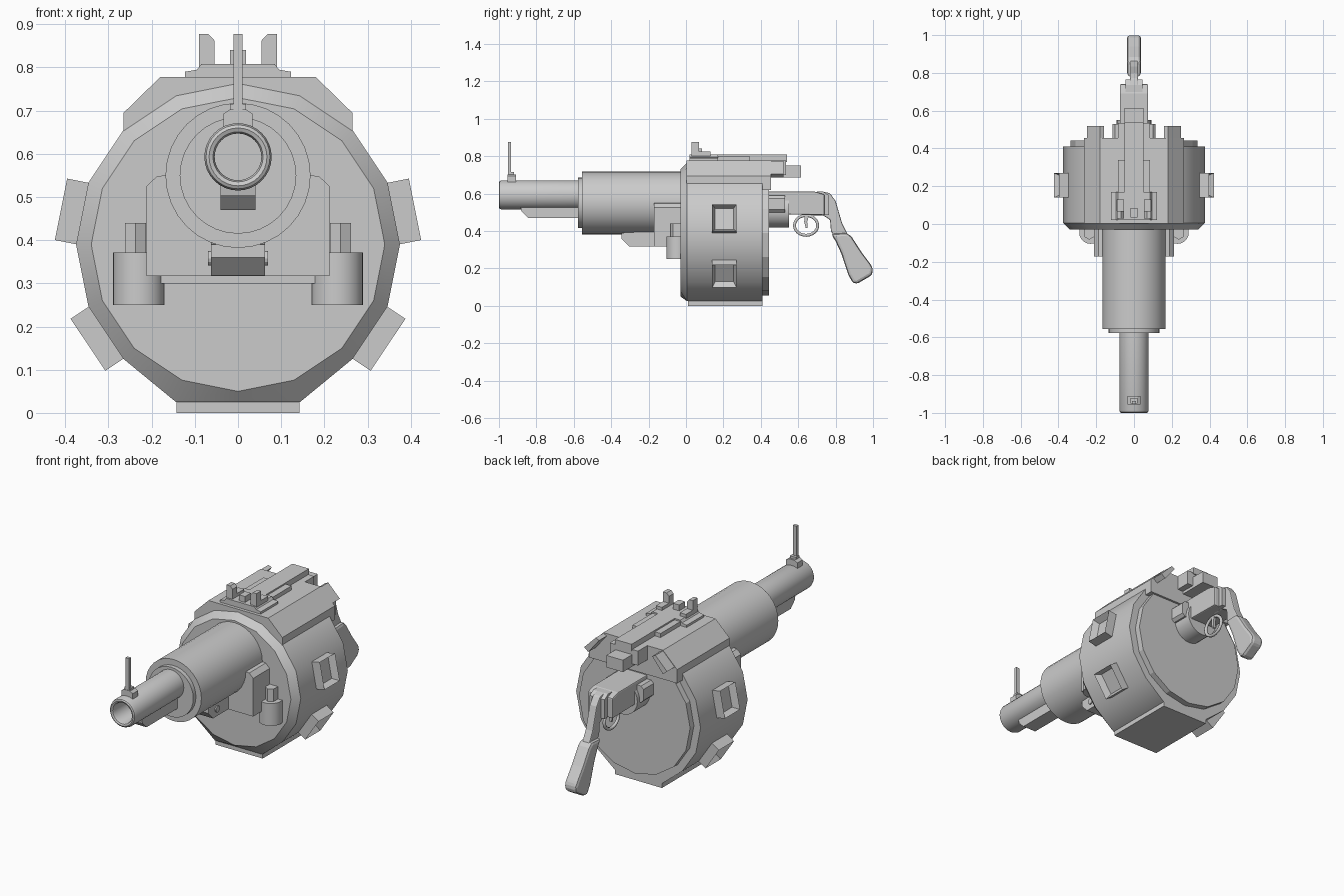
import bpy, bmesh, math
from mathutils import Matrix, Vector

if "Cube" in bpy.data.objects:
    bpy.data.objects.remove(bpy.data.objects["Cube"])


def finish(bm, name, bevel=0, smooth=None):
    bmesh.ops.recalc_face_normals(bm, faces=bm.faces)
    me = bpy.data.meshes.new(name)
    bm.to_mesh(me)
    bm.free()
    ob = bpy.data.objects.new(name, me)
    bpy.context.collection.objects.link(ob)
    if smooth:
        bpy.ops.object.select_all(action='DESELECT')
        ob.select_set(True)
        bpy.context.view_layer.objects.active = ob
        bpy.ops.object.shade_smooth_by_angle(angle=math.radians(smooth))
    if bevel:
        m = ob.modifiers.new("edge_bevel", 'BEVEL')
        m.width, m.segments, m.limit_method = bevel, 2, 'ANGLE'
    return ob


def loft(name, loops, **kw):
    """Skin closed loops of equal length and cap both ends."""
    bm = bmesh.new()
    rings = [[bm.verts.new(p) for p in loop] for loop in loops]
    n = len(rings[0])
    for a, b in zip(rings, rings[1:]):
        for i in range(n):
            j = (i + 1) % n
            bm.faces.new((a[i], a[j], b[j], b[i]))
    bm.faces.new(rings[0])
    bm.faces.new(rings[-1])
    return finish(bm, name, **kw)


def prism_x(name, pts, x0, x1, **kw):
    return loft(name, [[(x, y, z) for y, z in pts] for x in (x0, x1)], **kw)


def prism_y(name, pts, y0, y1, **kw):
    return loft(name, [[(x, y, z) for x, z in pts] for y in (y0, y1)], **kw)


def box(name, x0, x1, y0, y1, z0, z1, **kw):
    return prism_x(name, [(y0, z0), (y1, z0), (y1, z1), (y0, z1)], x0, x1, **kw)


def mirror_pts(half):
    return half + [(-x, z) for x, z in reversed(half)]


def circle(r, cz, n, cx=0):
    return [(cx + r * math.sin(2 * math.pi * i / n), cz + r * math.cos(2 * math.pi * i / n)) for i in range(n)]


def lathe(name, cz, rings, n=32, **kw):
    """Stack of (y, radius) circles along the y axis."""
    return loft(name, [[(x, y, z) for x, z in circle(r, cz, n)] for y, r in rings], **kw)


# Drum: 16 sides, chamfered front, flattened bottom
def drum_ring(y, r, low=0):
    return [(x, y, max(z, low)) for x, z in circle(r, .39, 16)]


drum = loft("drum", [drum_ring(-.03, .34), drum_ring(.005, .375, .025), drum_ring(.41, .375, .025)], smooth=30)
for v in drum.data.vertices:
    if v.co.z < .05 and v.co.y > 0:
        v.co.z = .025
box("drum_base_plate", -.142, .142, .01, .41, 0, .03)
prism_y("drum_back_plate", [(x, min(z, .63)) for x, z in circle(.335, .39, 16)], .405, .443)

# Recessed window frames around the drum
for side in (1, -1):
    for k, deg in enumerate((11.25, -33.75)):
        t = math.radians(deg)
        bm = bmesh.new()
        bmesh.ops.create_cube(bm, size=1)
        bmesh.ops.scale(bm, vec=(.145, .13, .07), verts=bm.verts)
        bm.normal_update()
        top = max(bm.faces, key=lambda f: f.calc_center_median().z)
        bmesh.ops.inset_region(bm, faces=[top], thickness=.022)
        bmesh.ops.translate(bm, vec=(0, 0, -.035), verts=top.verts)
        a = side * (math.pi / 2 - t)
        pos = Vector((side * math.cos(t) * .383, .205, .39 + math.sin(t) * .383))
        bm.transform(Matrix.Translation(pos) @ Matrix.Rotation(a, 4, 'Y'))
        finish(bm, f"window_frame_{'right' if side > 0 else 'left'}_{k}")

# Roof cover with sloped shoulders
prism_y("roof_cover", mirror_pts([(.18, .778), (.265, .695), (.265, .62)]), .003, .455)
for s in (1, -1):
    prism_y("roof_rear_tab", [(s * .16, .765), (s * .18, .775), (s * .25, .705), (s * .225, .685)], .40, .52)
box("roof_rear_block", -.05, .05, .42, .615, .685, .75)
box("roof_rear_step", -.085, .085, .42, .535, .70, .778)

# Top rail narrowing toward the back, with rear sight
prism_y("rail_front", mirror_pts([(.085, .808), (.095, .795), (.123, .79), (.123, .77)]), .02, .17)
box("rail_middle", -.085, .085, .15, .34, .77, .80)
box("rail_rear", -.05, .05, .03, .54, .77, .808)
for s in (1, -1):
    prism_y("rear_sight_post", [(s * .054, .80), (s * .054, .862), (s * .068, .877), (s * .09, .877), (s * .09, .80)],
            .03, .07)
    box("rear_sight_foot", s * .054, s * .09, .03, .13, .80, .825)
box("rear_sight_stop", -.018, .018, .035, .085, .80, .84)

# Barrel jacket, collar and hollow muzzle tube
lathe("barrel_jacket", .55, [(-.555, .168), (0, .168)], 32, smooth=30)
lathe("barrel_collar", .55, [(-.578, .135), (-.55, .135)], 32, smooth=30)
lathe("barrel_tube", .593, [(-.56, .078), (-.985, .078), (-.996, .074), (-1, .067), (-.996, .058), (-.985, .054),
                            (-.62, .054)], 32, smooth=40)
prism_x("barrel_underlug", [(-.885, .53), (-.88, .505), (-.845, .47), (-.57, .47), (-.57, .53)], -.04, .04)
prism_y("front_sight_base", mirror_pts([(.018, .703), (.034, .693), (.034, .65)]), -.955, -.91)
box("front_sight_blade", -.011, .011, -.953, -.936, .69, .877)
box("front_sight_cheeks", -.018, .018, -.95, -.92, .70, .715)

# Front mount block with hinge lug
prism_y("front_mount", mirror_pts([(.17, .55), (.188, .548), (.212, .525), (.212, .317)]), -.172, -.02)
box("front_mount_sill", -.185, .185, -.075, -.02, .30, .32)
prism_x("hinge_lug", [(-.345, .39), (-.345, .36), (-.305, .318), (-.15, .318), (-.15, .40)], -.063, .063)
prism_x("hinge_pin", circle(.017, .358, 12, -.272), -.07, .07)

# Side canisters with hexagonal studs
for s in (1, -1):
    loft("canister", [[(x, y, z) for x, y in circle(.06, -.045, 24, s * .23)] for z in (.25, .372)], smooth=30)
    box("canister_mount", s * .17, s * .285, -.06, -.02, .25, .372)
    loft("canister_stud", [[(x, y, z) for x, y in circle(.028, -.055, 6, s * .237)] for z in (.36, .44)])
    box("canister_stud_back", s * .213, s * .262, -.055, -.02, .36, .44)

# Receiver behind the drum
prism_x("receiver", [(.43, .49), (.43, .61), (.69, .61), (.74, .595), (.74, .485)], -.075, .075, bevel=.006)
prism_x("receiver_taper", [(.70, .61), (.735, .61), (.765, .59), (.765, .485), (.70, .485)], -.045, .045)
lathe("receiver_boss", .51, [(.43, .092), (.55, .092)], 24, smooth=30)
for s in (1, -1):
    prism_y("receiver_pod", [(s * .07, .59), (s * .10, .59), (s * .115, .575), (s * .115, .515), (s * .10, .50),
                             (s * .07, .50)], .44, .53)

# Tang and rounded pistol grip
prism_x("grip_tang", [(.66, .60), (.735, .61), (.77, .602), (.80, .56), (.835, .44), (.87, .37), (.80, .36),
                      (.775, .40), (.77, .46), (.735, .482), (.66, .485)], -.022, .022, bevel=.006)
prism_x("pistol_grip", [(.775, .385), (.86, .39), (.885, .37), (.94, .285), (.985, .225), (1, .2), (.996, .165),
                        (.91, .115), (.89, .127), (.868, .165), (.83, .28), (.80, .345)], -.037, .037, bevel=.016)

# Trigger guard loop and trigger
cu = bpy.data.curves.new("trigger_guard", 'CURVE')
cu.dimensions, cu.bevel_depth, cu.bevel_resolution = '3D', .009, 1
sp = cu.splines.new('POLY')
sp.points.add(23)
for i, p in enumerate(sp.points):
    t = 2 * math.pi * i / 24
    p.co = (0, .642 + .062 * math.cos(t), .43 + .053 * math.sin(t), 1)
sp.use_cyclic_u = True
bpy.context.collection.objects.link(bpy.data.objects.new("trigger_guard", cu))
prism_x("trigger", [(.635, .49), (.66, .49), (.648, .45), (.65, .415), (.64, .415), (.632, .45)], -.007, .007)
